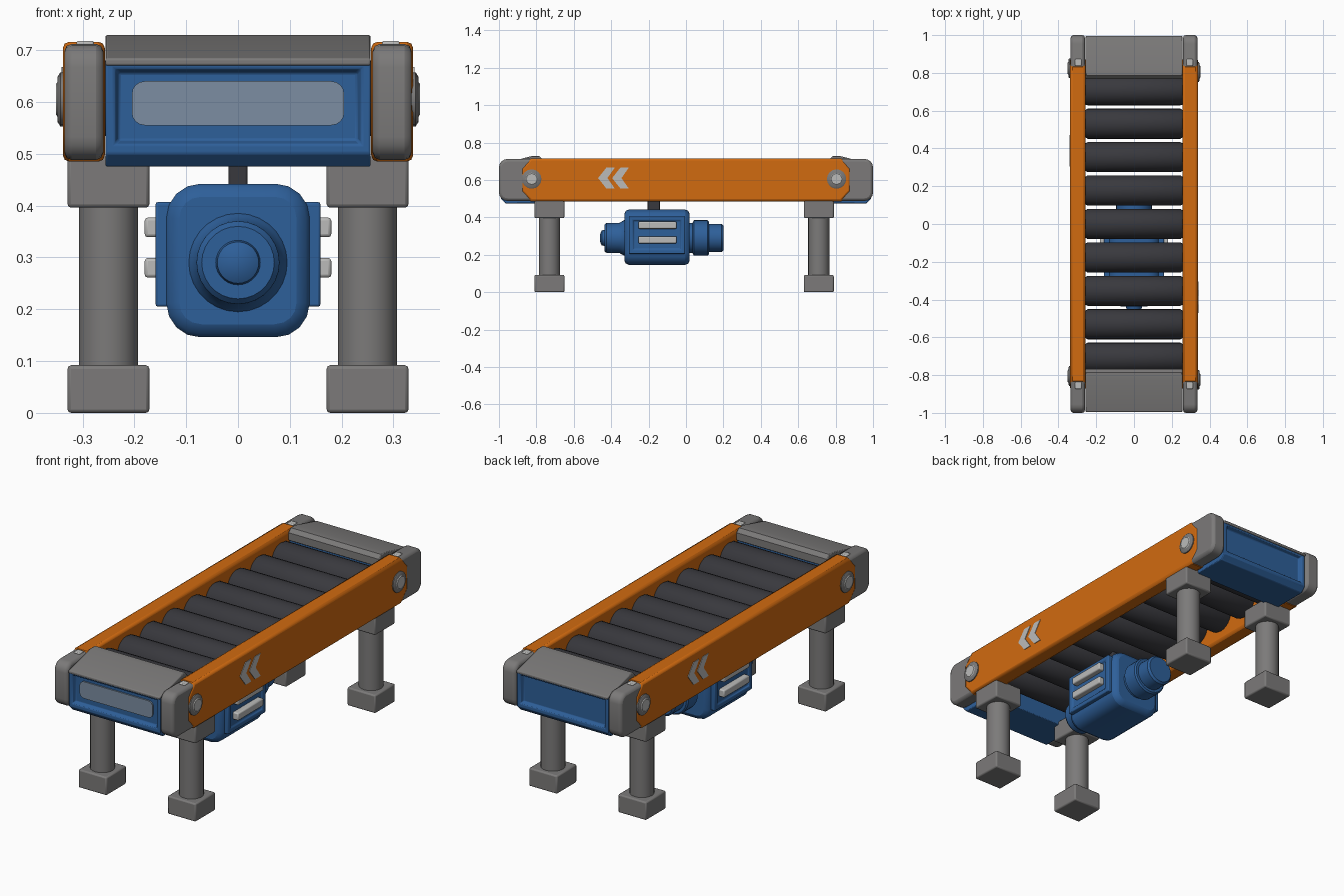
import bpy, bmesh, math
from mathutils import Vector, Matrix

cube = bpy.data.objects.get("Cube")
if cube:
    bpy.data.objects.remove(cube, do_unlink=True)


def material(name, r, g, b):
    m = bpy.data.materials.new(name)
    m.use_nodes = True
    m.diffuse_color = (r, g, b, 1)
    bsdf = m.node_tree.nodes["Principled BSDF"]
    bsdf.inputs["Base Color"].default_value = (r, g, b, 1)
    bsdf.inputs["Roughness"].default_value = 0.6
    return m


ORANGE = material("orange paint", 0.64, 0.145, 0.005)
BLUE = material("blue paint", 0.027, 0.115, 0.32)
GREY = material("grey metal", 0.2, 0.195, 0.193)
DARK = material("dark rubber", 0.04, 0.04, 0.047)
LIGHT = material("light metal", 0.5, 0.5, 0.49)
PANEL = material("pale panel", 0.2, 0.27, 0.36)
AXES = {"x": Vector((1, 0, 0)), "y": Vector((0, 1, 0)), "z": Vector((0, 0, 1))}


def finish(name, bm, mat, bevel=0.0, limit=50, segments=2):
    """Turn a bmesh into a shaded object with an optional edge bevel."""
    bmesh.ops.recalc_face_normals(bm, faces=bm.faces)
    mesh = bpy.data.meshes.new(name)
    bm.to_mesh(mesh)
    bm.free()
    mesh.materials.append(mat)
    ob = bpy.data.objects.new(name, mesh)
    bpy.context.collection.objects.link(ob)
    bpy.ops.object.select_all(action="DESELECT")
    ob.select_set(True)
    bpy.context.view_layer.objects.active = ob
    bpy.ops.object.shade_smooth_by_angle(angle=math.radians(35))
    if bevel:
        mod = ob.modifiers.new("edges", "BEVEL")
        mod.width = bevel
        mod.segments = segments
        mod.limit_method = "ANGLE"
        mod.angle_limit = math.radians(limit)
    return ob


def box_mesh(lo, hi):
    bm = bmesh.new()
    bmesh.ops.create_cube(bm, size=1)
    lo, hi = Vector(lo), Vector(hi)
    for v in bm.verts:
        v.co = (lo + hi) / 2 + v.co * (hi - lo)
    return bm


def box(name, lo, hi, mat, bevel=0.0, round_axis=None, radius=0.0):
    """Box; edges along round_axis get a large radius, the rest a small bevel."""
    bm = box_mesh(lo, hi)
    if round_axis:
        axis = AXES[round_axis]
        edges = [e for e in bm.edges
                 if abs((e.verts[0].co - e.verts[1].co).normalized().dot(axis)) > 0.9]
        bmesh.ops.bevel(bm, geom=edges, offset=radius, segments=4,
                        profile=0.5, affect="EDGES")
    return finish(name, bm, mat, bevel)


def lathe(name, centre, axis, profile, mat, steps=28):
    """Revolve (radius, distance) points around an axis."""
    bm = bmesh.new()
    a = AXES[axis]
    side = AXES["z" if axis != "z" else "x"]
    c = Vector(centre)
    verts = [bm.verts.new(c + a * t + side * r) for r, t in profile]
    edges = [bm.edges.new(pair) for pair in zip(verts, verts[1:])]
    bmesh.ops.spin(bm, geom=verts + edges, cent=c, axis=a,
                   angle=math.tau, steps=steps, use_duplicate=False)
    bmesh.ops.remove_doubles(bm, verts=bm.verts, dist=0.0002)
    return finish(name, bm, mat)


def extrude_x(name, points, x0, x1, mat, bevel=0.0):
    """Extrude a (y, z) outline between two x positions."""
    bm = bmesh.new()
    face = bm.faces.new([bm.verts.new((x0, y, z)) for y, z in points])
    out = bmesh.ops.extrude_face_region(bm, geom=[face])
    moved = [g for g in out["geom"] if isinstance(g, bmesh.types.BMVert)]
    bmesh.ops.translate(bm, verts=moved, vec=(x1 - x0, 0, 0))
    return finish(name, bm, mat, bevel)


# Side rails with orange sleeves, bolts and direction arrows
sleeve = [(-0.83, 0.716), (0.83, 0.716), (0.88, 0.66), (0.88, 0.54),
          (0.83, 0.485), (-0.83, 0.485), (-0.88, 0.54), (-0.88, 0.66)]
for s, side in ((1, "left"), (-1, "right")):
    xs = sorted((s * 0.26, s * 0.335))
    box(f"{side}_rail", (xs[0], -1, 0.488), (xs[1], 1, 0.712), GREY, 0.014, "x", 0.045)
    extrude_x(f"{side}_rail_sleeve", sleeve, s * 0.257, s * 0.338, ORANGE, 0.012)
    for y in (-0.825, 0.805):
        lathe(f"{side}_bolt_rim", (s * 0.335, s * y, 0.605), "x",
              [(0.052, 0), (0.052, s * 0.008), (0.044, s * 0.013), (0, s * 0.013)], GREY, 16)
        lathe(f"{side}_bolt_head", (s * 0.347, s * y, 0.605), "x",
              [(0.035, 0), (0.03, s * 0.004), (0, s * 0.004)], LIGHT, 8)
    for y in (-0.855, 0.855):
        box(f"{side}_top_rivet", (s * 0.295 - 0.017, y - 0.018, 0.705),
            (s * 0.295 + 0.017, y + 0.018, 0.718), LIGHT, 0.004)
    for tip in (-0.47, -0.395):
        arrow = [(tip, 0.61), (tip + 0.045, 0.667), (tip + 0.09, 0.667),
                 (tip + 0.05, 0.61), (tip + 0.09, 0.553), (tip + 0.045, 0.553)]
        extrude_x(f"{side}_arrow", [(s * y, z) for y, z in arrow],
                  s * 0.335, s * 0.341, LIGHT)

# Rollers
for i in range(-4, 5):
    lathe(f"roller_{i + 5}", (0, i * 0.177, 0.607), "x",
          [(0, -0.258), (0.072, -0.258), (0.08, -0.245),
           (0.08, 0.245), (0.072, 0.258), (0, 0.258)], DARK, 24)

# End housings: sloped grey cover above a blue block with a framed recess
for s, end in ((-1, "front"), (1, "back")):
    cover = [(0.995, 0.67), (0.995, 0.684), (0.82, 0.729), (0.785, 0.729),
             (0.768, 0.71), (0.768, 0.67)]
    extrude_x(f"{end}_cover", [(s * y, z) for y, z in cover], -0.256, 0.256, GREY, 0.004)
    ys = sorted((s * 0.775, s * 0.99))
    bm = box_mesh((-0.256, ys[0], 0.475), (0.256, ys[1], 0.682))
    lip = [e for e in bm.edges
           if all(v.co.y * s > 0.98 and v.co.z < 0.5 for v in e.verts)]
    bmesh.ops.bevel(bm, geom=lip, offset=0.025, segments=1, affect="EDGES")
    bm.faces.ensure_lookup_table()
    bm.normal_update()
    face = [f for f in bm.faces if f.normal.y * s > 0.99]
    bmesh.ops.inset_region(bm, faces=face, thickness=0.018, use_even_offset=True)
    bmesh.ops.inset_region(bm, faces=face, thickness=0.008, depth=-0.02, use_even_offset=True)
    finish(f"{end}_housing", bm, BLUE, 0.004, 30)
box("front_display", (-0.205, -0.977, 0.555), (0.205, -0.968, 0.64), PANEL, 0, "y", 0.025)

# Legs with square brackets and feet
for sx in (-1, 1):
    for y in (-0.73, 0.71):
        x = sx * 0.25
        lathe("leg_post", (x, y, 0), "z", [(0.057, 0.05), (0.057, 0.44)], GREY, 20)
        for part, z0, z1 in (("leg_foot", 0, 0.092), ("leg_bracket", 0.396, 0.495)):
            box(part, (x - 0.079, y - 0.08, z0), (x + 0.079, y + 0.08, z1), GREY, 0.007)

# Drive motor slung underneath
box("motor_body", (-0.138, -0.33, 0.146), (0.138, 0.02, 0.442), BLUE, 0.025, "y", 0.065)
lathe("motor_nose", (0, 0, 0.29), "y",
      [(0.1, -0.32), (0.09, -0.34), (0.081, -0.355), (0.08, -0.425), (0.07, -0.437),
       (0.043, -0.437), (0.04, -0.45), (0.025, -0.458), (0, -0.461)], BLUE)
lathe("motor_rear", (0, 0, 0.29), "y",
      [(0.08, 0), (0.08, 0.035), (0.095, 0.042), (0.095, 0.115), (0.088, 0.122),
       (0.075, 0.122), (0.075, 0.19), (0.066, 0.2), (0, 0.2)], BLUE)
box("motor_hanger", (-0.018, -0.205, 0.42), (0.018, -0.14, 0.54), DARK, 0.004)
for s, side in ((1, "left"), (-1, "right")):
    xs = sorted((s * 0.12, s * 0.159))
    bm = box_mesh((xs[0], -0.305, 0.205), (xs[1], -0.005, 0.407))
    bm.normal_update()
    face = [f for f in bm.faces if f.normal.x * s > 0.9]
    bmesh.ops.inset_region(bm, faces=face, thickness=0.022, use_even_offset=True)
    bmesh.ops.inset_region(bm, faces=face, thickness=0.004, depth=-0.008, use_even_offset=True)
    finish(f"motor_{side}_plate", bm, BLUE, 0.006)
    for z in (0.28, 0.358):
        xs = sorted((s * 0.145, s * 0.18))
        box(f"motor_{side}_fin", (xs[0], -0.255, z - 0.019), (xs[1], -0.05, z + 0.019),
            LIGHT, 0.006)
